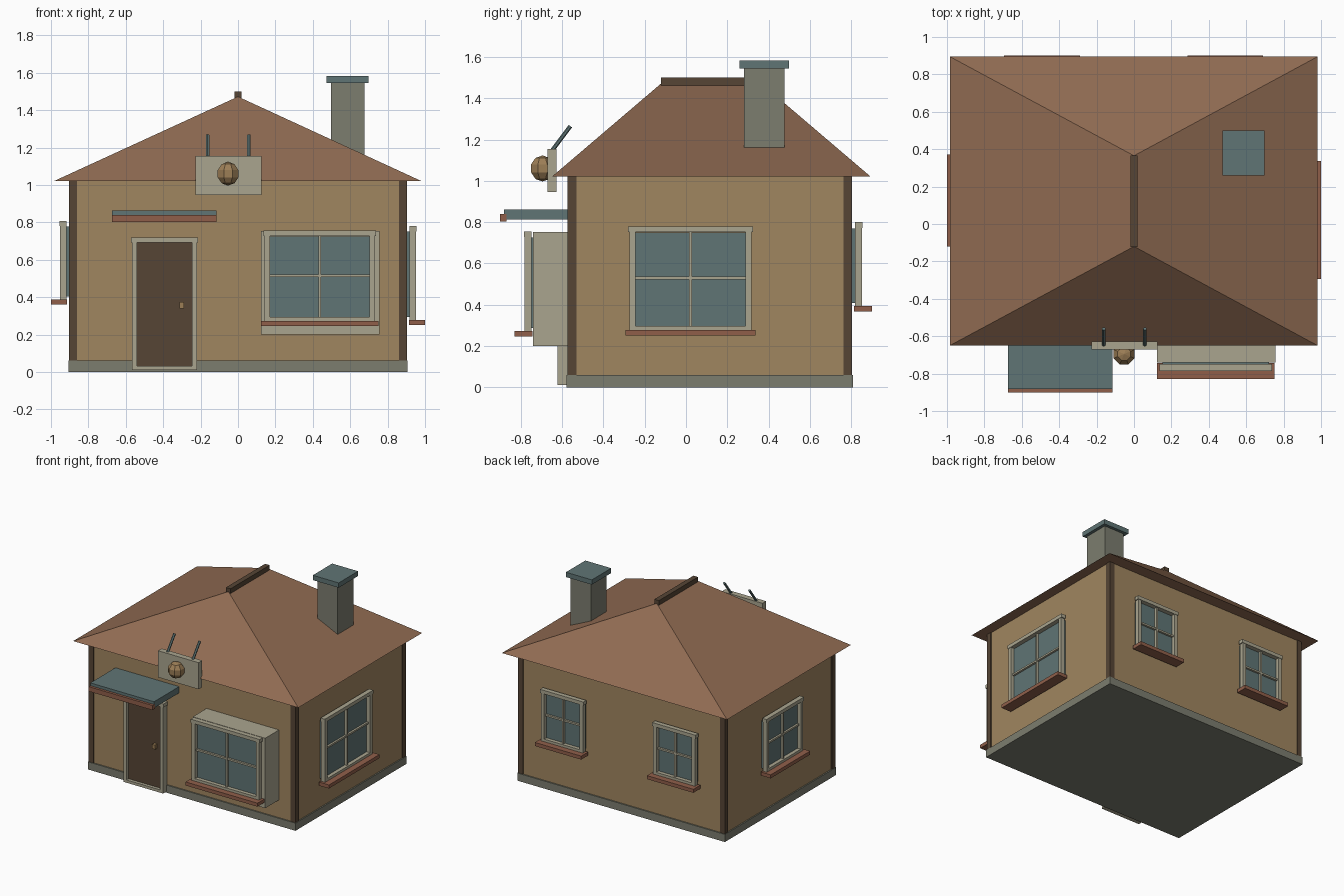
import bpy, bmesh, math
from mathutils import Matrix, Vector

if "Cube" in bpy.data.objects:
    bpy.data.objects.remove(bpy.data.objects["Cube"])


def srgb(r, g, b):
    def f(c):
        c /= 255
        return c / 12.92 if c <= 0.04045 else ((c + 0.055) / 1.055) ** 2.4
    return (f(r), f(g), f(b), 1)


def material(name, *rgb):
    m = bpy.data.materials.new(name)
    m.diffuse_color = srgb(*rgb)
    m.use_nodes = True
    m.node_tree.nodes["Principled BSDF"].inputs["Base Color"].default_value = m.diffuse_color
    return m


WALL = material("tan plaster", 160, 134, 96)
TRIM = material("cream trim", 170, 165, 143)
TEAL = material("slate teal", 96, 117, 117)
ROOF = material("roof brown", 144, 107, 82)
SILL = material("red brown sill", 144, 95, 74)
DARK = material("dark timber", 86, 69, 53)
STONE = material("grey stone", 124, 125, 111)
BRASS = material("brass", 156, 126, 86)


def finish(name, bm, mat, matrix=Matrix()):
    bmesh.ops.recalc_face_normals(bm, faces=bm.faces[:])
    me = bpy.data.meshes.new(name)
    bm.to_mesh(me)
    bm.free()
    me.materials.append(mat)
    ob = bpy.data.objects.new(name, me)
    ob.matrix_world = matrix
    bpy.context.collection.objects.link(ob)
    return ob


def boxes(name, mat, items, matrix=Matrix()):
    """One object from boxes given as (x0, x1, y0, y1, z0, z1)."""
    bm = bmesh.new()
    for x0, x1, y0, y1, z0, z1 in items:
        m = Matrix.Translation(((x0 + x1) / 2, (y0 + y1) / 2, (z0 + z1) / 2)) \
            @ Matrix.Diagonal((x1 - x0, y1 - y0, z1 - z0, 1))
        bmesh.ops.create_cube(bm, size=1, matrix=m)
    return finish(name, bm, mat, matrix)


def window(name, x, y, angle, w, z0, z1):
    """Window on a wall point; local -y points out of the wall."""
    mat = Matrix.Translation((x, y, 0)) @ Matrix.Rotation(math.radians(angle), 4, 'Z')
    h, t, zm = w / 2, 0.028, (z0 + z1) / 2
    boxes(name + "_glass", TEAL, [(-h + 0.01, h - 0.01, -0.012, 0.01, z0 + 0.015, z1 - 0.03)], mat)
    boxes(name + "_frame", TRIM, [
        (-h, -h + t, -0.042, -0.008, z0, z1 - t),
        (h - t, h, -0.042, -0.008, z0, z1 - t),
        (-h - 0.007, h + 0.007, -0.045, -0.008, z1 - t, z1),
        (-h + t, h - t, -0.042, -0.008, z0, z0 + 0.02),
        (-0.007, 0.007, -0.03, -0.01, z0 + 0.02, z1 - t),
        (-h + t, h - t, -0.028, -0.01, zm - 0.007, zm + 0.007)], mat)
    boxes(name + "_sill", SILL, [(-h - 0.02, h + 0.02, -0.09, -0.004, z0 - 0.028, z0)], mat)


# House body, plinth and corner posts
boxes("walls", WALL, [(-0.897, 0.897, -0.568, 0.8, 0.002, 1.03)])
boxes("plinth", STONE, [(-0.907, 0.907, -0.578, 0.81, 0, 0.06)])
boxes("corner_posts", DARK, [(x, x + 0.042, y, y + 0.042, 0.06, 1.025)
                             for x in (-0.903, 0.861) for y in (-0.573, 0.763)])

# Hipped roof with its ridge running front to back
bm = bmesh.new()
eave = [bm.verts.new(p) for p in ((-0.985, -0.65, 1.02), (0.982, -0.65, 1.02),
                                  (0.982, 0.895, 1.02), (-0.985, 0.895, 1.02))]
f, b = bm.verts.new((0, -0.12, 1.472)), bm.verts.new((0, 0.365, 1.472))
for face in ((eave[0], eave[1], f), (eave[1], eave[2], b, f), (eave[2], eave[3], b),
             (eave[3], eave[0], f, b), eave[::-1]):
    bm.faces.new(face)
finish("roof", bm, ROOF)
boxes("ridge_cap", DARK, [(-0.02, 0.02, -0.122, 0.367, 1.462, 1.5)])

# Chimney
boxes("chimney", STONE, [(0.497, 0.675, 0.28, 0.477, 1.06, 1.545)])
boxes("chimney_cap", TEAL, [(0.473, 0.699, 0.258, 0.5, 1.545, 1.583)])

# Door, surround and knob
boxes("door", DARK, [(-0.545, -0.241, -0.597, -0.565, 0.025, 0.7)])
boxes("door_frame", TRIM, [(-0.567, -0.54, -0.622, -0.575, 0.01, 0.692),
                           (-0.246, -0.219, -0.622, -0.575, 0.01, 0.692),
                           (-0.573, -0.213, -0.625, -0.575, 0.692, 0.72),
                           (-0.54, -0.246, -0.622, -0.575, 0.01, 0.032)])
boxes("door_knob", BRASS, [(-0.313, -0.288, -0.625, -0.59, 0.34, 0.375)])

# Awning over the door
boxes("awning", TEAL, [(-0.673, -0.116, -0.882, -0.565, 0.812, 0.862)])
boxes("awning_edge", SILL, [(-0.674, -0.115, -0.902, -0.87, 0.803, 0.84)])

# Projecting bay and all windows
boxes("bay_box", TRIM, [(0.123, 0.756, -0.74, -0.565, 0.2, 0.753)])
window("bay_window", 0.437, -0.74, 0, 0.588, 0.273, 0.755)
window("right_window", 0.91, 0.022, 90, 0.59, 0.278, 0.78)
window("left_window", -0.91, 0.125, -90, 0.453, 0.388, 0.808)
for side, x in (("right", 0.488), ("left", -0.492)):
    window("back_window_" + side, x, 0.81, 180, 0.365, 0.394, 0.8)

# Plain sign board with a lamp and two leaning rods
boxes("sign_board", TRIM, [(-0.228, 0.126, -0.672, -0.627, 0.945, 1.155)])
bm = bmesh.new()
bmesh.ops.create_uvsphere(bm, u_segments=8, v_segments=5, radius=0.063)
finish("lamp", bm, BRASS, Matrix.Translation((-0.053, -0.695, 1.06))
       @ Matrix.Rotation(math.radians(22.5), 4, 'Z'))
for side, x in (("left", -0.162), ("right", 0.058)):
    a, c = Vector((x, -0.65, 1.145)), Vector((x, -0.56, 1.265))
    bm = bmesh.new()
    bmesh.ops.create_cone(bm, cap_ends=True, segments=6, radius1=0.01, radius2=0.01,
                          depth=(c - a).length)
    finish("rod_" + side, bm, TEAL, Matrix.Translation((a + c) / 2)
           @ (c - a).to_track_quat('Z', 'Y').to_matrix().to_4x4())
